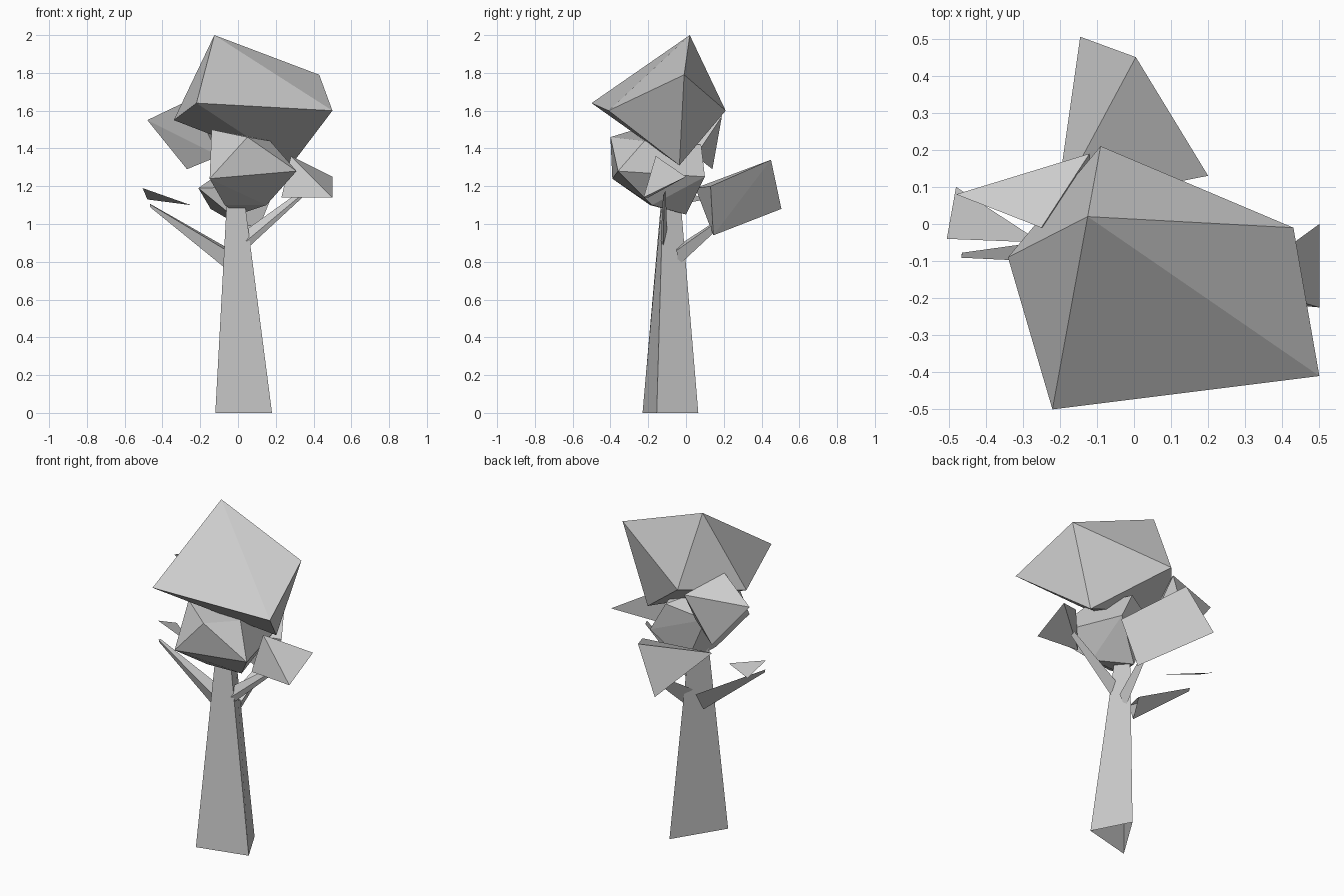
import bpy, bmesh
from mathutils import Vector

if "Cube" in bpy.data.objects:
    bpy.data.objects.remove(bpy.data.objects["Cube"])


def finish(name, bm):
    me = bpy.data.meshes.new(name)
    bm.to_mesh(me)
    bm.free()
    ob = bpy.data.objects.new(name, me)
    bpy.context.collection.objects.link(ob)
    return ob


def clump(name, pts):
    """Faceted leaf clump: convex hull around a few corner points."""
    bm = bmesh.new()
    vs = [bm.verts.new(p) for p in pts]
    res = bmesh.ops.convex_hull(bm, input=vs)
    loose = [v for v in bm.verts if not v.link_faces]
    bmesh.ops.delete(bm, geom=loose, context='VERTS')
    bmesh.ops.dissolve_limit(bm, angle_limit=0.03, verts=bm.verts[:], edges=bm.edges[:])
    bmesh.ops.recalc_face_normals(bm, faces=bm.faces[:])
    return finish(name, bm)


def open_prism(name, lower, upper):
    """Three-sided tapered tube with open ends."""
    bm = bmesh.new()
    a = [bm.verts.new(p) for p in lower]
    b = [bm.verts.new(p) for p in upper]
    for i in range(3):
        j = (i + 1) % 3
        bm.faces.new((a[i], a[j], b[j], b[i]))
    bmesh.ops.recalc_face_normals(bm, faces=bm.faces[:])
    return finish(name, bm)


def branch(name, root, tip, scale=0.15):
    """Triangular root section shrinking to a small copy at the tip."""
    root = [Vector(p) for p in root]
    mid = sum(root, Vector()) / 3
    return open_prism(name, root, [Vector(tip) + (p - mid) * scale for p in root])


# Trunk
open_prism("trunk",
           [(-.12, -.23, 0), (.18, -.155, 0), (.065, .065, 0)],
           [(-.055, -.125, 1.2), (.025, -.12, 1.2), (.0, -.035, 1.2)])

# Branches
branch("left_branch", [(-.06, -.11, .86), (-.06, -.08, .76), (-.05, -.02, .87)],
       (-.465, -.085, 1.1))
branch("right_branch", [(.02, -.135, .89), (.07, -.12, .89), (.03, -.10, .96)],
       (.34, -.115, 1.16), .4)
branch("back_branch", [(-.01, -.05, .88), (.06, -.05, .86), (.03, -.04, .78)],
       (.06, .15, .99), .5)

# Crown
clump("crown", [(-.125, .02, 2), (.43, -.01, 1.79), (.5, -.41, 1.6), (-.22, -.5, 1.64),
                (-.34, -.09, 1.55), (-.09, .21, 1.6), (.28, -.035, 1.31)])

# Lower leaf clumps
clump("left_leaves", [(-.48, .08, 1.55), (-.12, .19, 1.57), (-.27, .14, 1.29),
                      (-.25, -.01, 1.66), (-.1, .05, 1.36)])
clump("front_leaves", [(.05, -.4, 1.46), (-.15, -.39, 1.24), (.31, -.36, 1.28),
                       (-.14, -.27, 1.5), (.17, -.22, 1.44), (-.07, -.19, 1.1),
                       (.15, -.18, 1.1), (.0, .0, 1.05), (.17, .1, 1.25),
                       (.08, .08, 1.42), (-.13, .0, 1.35)])
clump("right_leaves", [(.28, -.16, 1.36), (.5, 0, 1.25), (.5, -.225, 1.14), (.23, -.2, 1.14)])
clump("back_leaves", [(-.145, .505, 1.08), (.005, .45, 1.34), (.095, .145, .94),
                      (.2, .13, 1.2), (-.21, .05, 1.19)])

# Single leaf on the left branch
bm = bmesh.new()
bm.faces.new([bm.verts.new(p) for p in
              [(-.505, -.04, 1.19), (-.25, -.05, 1.1), (-.48, .1, 1.13)]])
finish("left_leaf", bm)
